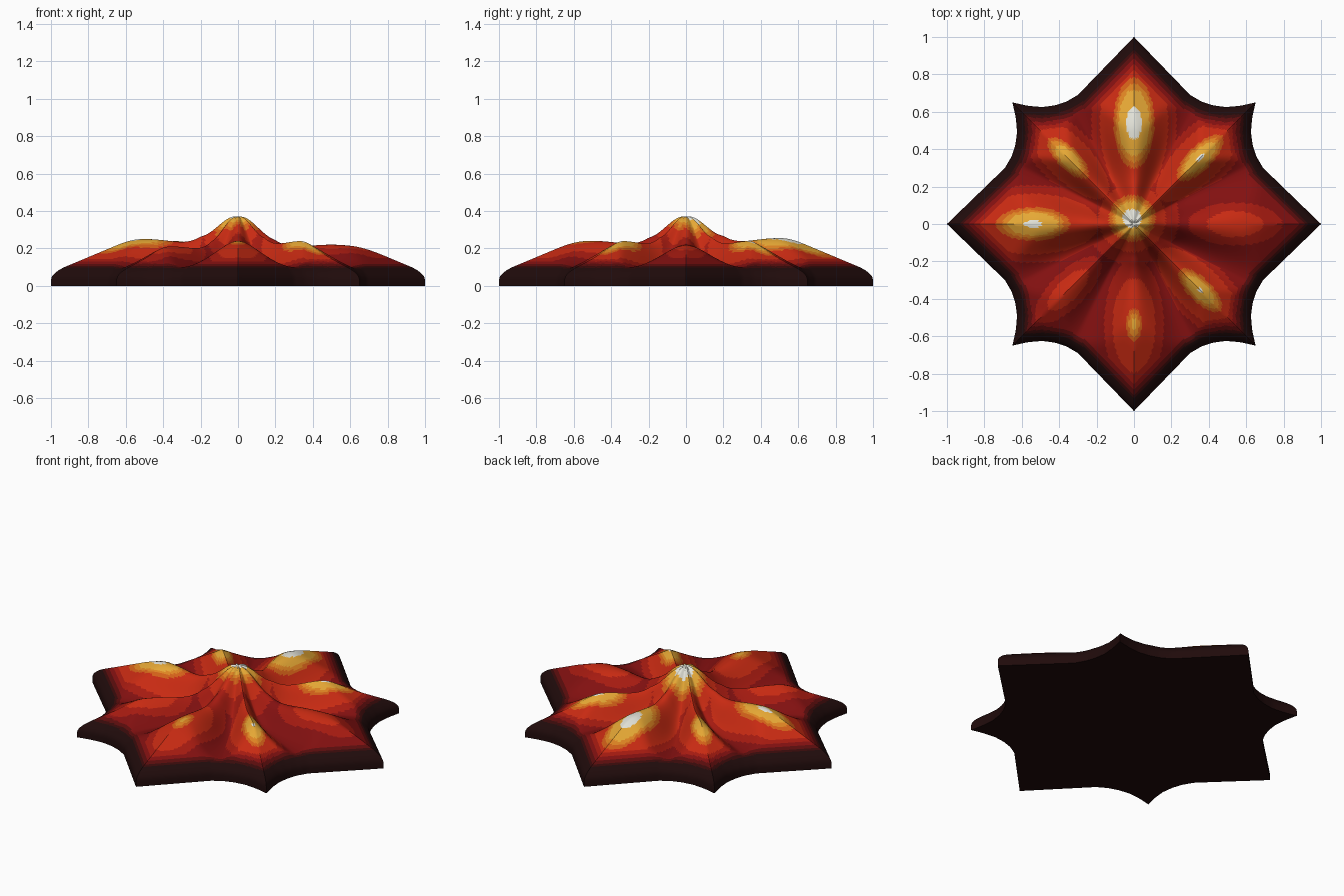
import bpy
import bmesh
import math

if "Cube" in bpy.data.objects:
    bpy.data.objects.remove(bpy.data.objects["Cube"], do_unlink=True)

# Colours, from the dark rim to the pale peaks
PALETTE = [("cinder", "200b0b"), ("dark_maroon", "380a0a"), ("maroon", "5a0c0c"),
           ("dark_red", "821010"), ("red", "a51a10"), ("vermilion", "c82a12"),
           ("orange", "d26018"), ("amber", "de8422"), ("yellow", "e6a835"),
           ("cream", "e4e4da")]


def linear(c):
    return c / 12.92 if c <= 0.04045 else ((c + 0.055) / 1.055) ** 2.4


def make_material(name, code):
    rgb = [linear(int(code[i:i + 2], 16) / 255) for i in (0, 2, 4)]
    mat = bpy.data.materials.new(name)
    mat.use_nodes = True
    mat.diffuse_color = (*rgb, 1)
    bsdf = mat.node_tree.nodes["Principled BSDF"]
    bsdf.inputs["Base Color"].default_value = (*rgb, 1)
    bsdf.inputs["Roughness"].default_value = 0.8
    return mat


# Star outline over one eighth turn, from a long tip to a short tip
OUTLINE = [(1, 0), (0.69, 0.3), (0.655, 0.36), (0.635, 0.42),
           (0.625, 0.49), (0.632, 0.57), (0.65, 0.65)]
EDGES = list(zip(OUTLINE, OUTLINE[1:]))

# Each petal, every 45 degrees from +x: peak height and colour offset
PETALS = [(0.22, 0.25), (0.24, 0.06), (0.255, 0.0), (0.24, 0.08),
          (0.25, 0.045), (0.21, 0.24), (0.24, 0.15), (0.24, 0.07)]
STEP = math.pi / 4


def fold(x, y):
    x, y = abs(x), abs(y)
    return max(x, y), min(x, y)


def outline_radius(angle):
    dx, dy = fold(math.cos(angle), math.sin(angle))
    best = 10
    for (ax, ay), (bx, by) in EDGES:
        ex, ey = bx - ax, by - ay
        den = dx * ey - dy * ex
        s = (ax * dy - ay * dx) / den
        if -1e-6 <= s <= 1 + 1e-6:
            best = min(best, (ax * ey - ay * ex) / den)
    return best


def rim_distance(x, y):
    x, y = fold(x, y)
    best = 10
    for (ax, ay), (bx, by) in EDGES:
        ex, ey = bx - ax, by - ay
        s = ((x - ax) * ex + (y - ay) * ey) / (ex * ex + ey * ey)
        s = min(1, max(0, s))
        best = min(best, math.hypot(x - ax - s * ex, y - ay - s * ey))
    return best


def petal_at(x, y):
    """Index of the petal at a point, and the angle from its ridge."""
    angle = math.atan2(y, x)
    half = math.radians(27)
    card = round(angle / (2 * STEP))
    off = angle - card * 2 * STEP
    if abs(off) <= half:
        return card * 2 % 8, off, half
    odd = 2 * math.floor(angle / (2 * STEP)) + 1
    return odd % 8, angle - odd * STEP, STEP - half


def height(x, y):
    r = math.hypot(x, y)
    index, off, half = petal_at(x, y)
    s = min(1, abs(off) / half)
    cross = math.cos(s * math.pi / 2) ** 2
    if index % 2:
        cross = (cross + 1 - s) / 2
    lift = (PETALS[index][0] - 0.1) * math.exp(-((r - 0.5) / 0.45) ** 2)
    z = 0.1 + 0.27 * math.exp(-(r / 0.17) ** 2) + lift * cross * min(1, r / 0.2)
    # Rounded shoulder along the rim, blended into the petals
    d = rim_distance(x, y)
    rim = 0.03 + 0.07 * math.sqrt(min(1, d / 0.05)) + 0.6 * max(0, d - 0.05)
    k = 0.02
    h = max(k - abs(z - rim), 0) / k
    return min(z, rim) - h * h * k / 4


def band(value, limits, top, floor):
    for i, limit in enumerate(limits):
        if value < limit:
            return top - i
    return floor


def colour(x, y):
    index, off, half = petal_at(x, y)
    r = math.hypot(x, y)
    along, across = r * math.cos(off) - 0.54, r * math.sin(off) * 2.2
    if index % 2:
        along, across = (along + 0.04) * 1.1, across * 1.25
    e = math.hypot(along, across) + PETALS[index][1]
    level = band(e, (0.09, 0.18, 0.21, 0.24, 0.4, 0.5), 9, 3)
    hub = band(math.hypot(x + 0.01, y - 0.03), (0.05, 0.09, 0.105, 0.125, 0.18, 0.25), 9, 3)
    d = rim_distance(x, y)
    cap = 9
    for i, limit in enumerate((0.045, 0.06, 0.08, 0.1, 0.12)):
        if d < limit:
            cap = i
            break
    return min(cap, max(level, hub))


# Relief: rings from the centre out to the star outline
TURNS, RINGS = 320, 80
bm = bmesh.new()
angles = [i * math.tau / TURNS for i in range(TURNS)]
radii = [outline_radius(a) for a in angles]
centre = bm.verts.new((0, 0, height(0, 0)))
rings = []
for k in range(1, RINGS + 1):
    u = 1 - (1 - k / RINGS) ** 1.3
    ring = []
    for a, radius in zip(angles, radii):
        x, y = u * radius * math.cos(a), u * radius * math.sin(a)
        ring.append(bm.verts.new((x, y, height(x, y))))
    rings.append(ring)
for i in range(TURNS):
    j = (i + 1) % TURNS
    bm.faces.new((centre, rings[0][i], rings[0][j]))
    for inner, outer in zip(rings, rings[1:]):
        bm.faces.new((inner[i], outer[i], outer[j], inner[j]))
for face in bm.faces:
    mid = face.calc_center_median()
    face.material_index = colour(mid.x, mid.y)
    face.smooth = True

# Low side wall and flat underside
base = [bm.verts.new((v.co.x, v.co.y, 0)) for v in rings[-1]]
for i in range(TURNS):
    j = (i + 1) % TURNS
    bm.faces.new((rings[-1][i], base[i], base[j], rings[-1][j]))
bm.faces.new(base[::-1])

mesh = bpy.data.meshes.new("star_relief")
bm.to_mesh(mesh)
bm.free()
for name, code in PALETTE:
    mesh.materials.append(make_material(name, code))
star = bpy.data.objects.new("star_relief", mesh)
bpy.context.collection.objects.link(star)
bpy.context.view_layer.objects.active = star
star.select_set(True)
bpy.ops.object.shade_smooth_by_angle(angle=math.radians(40))
